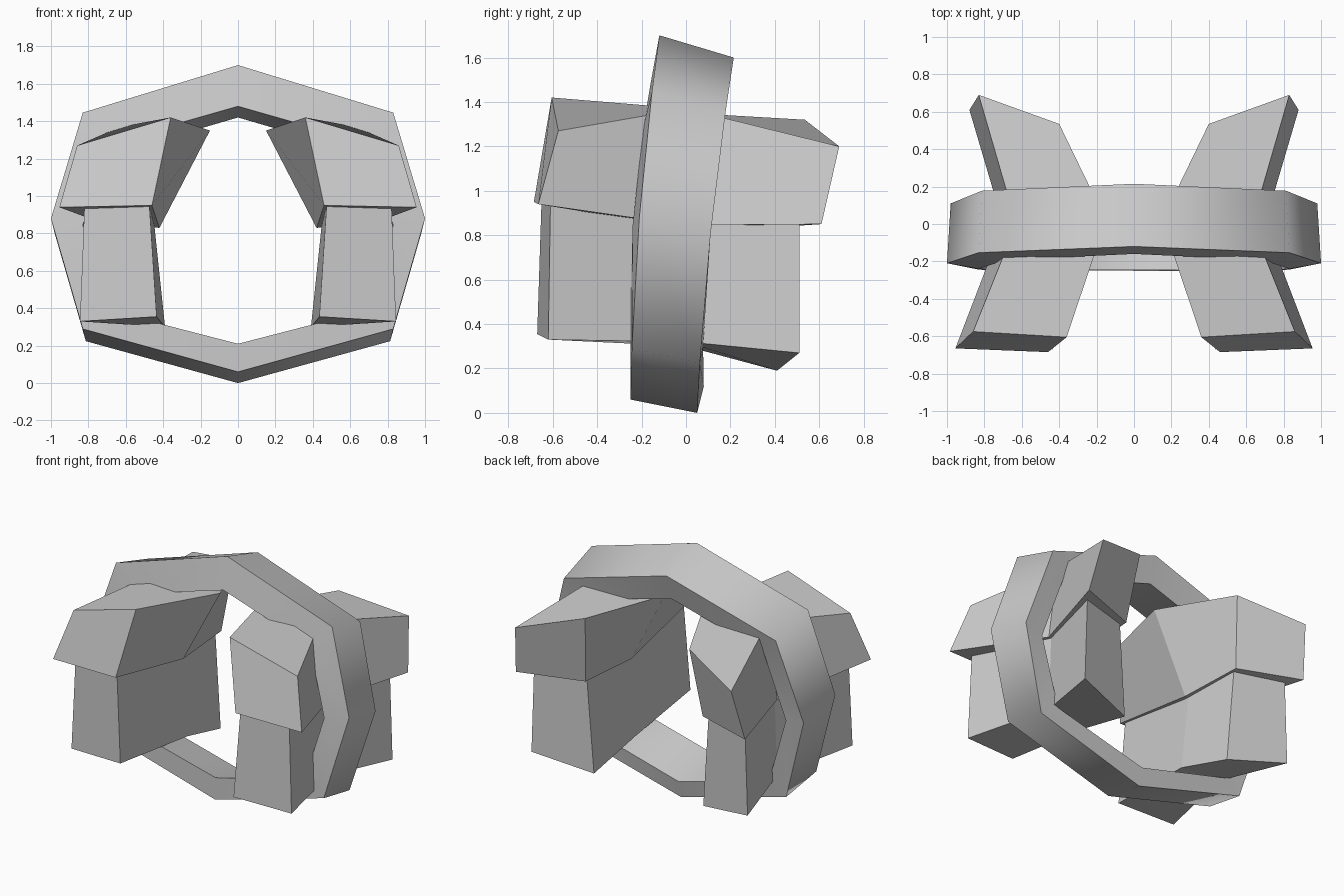
import bpy, bmesh, math

cube = bpy.data.objects.get("Cube")
if cube:
    bpy.data.objects.remove(cube, do_unlink=True)

grey = bpy.data.materials.new("light_grey")
grey.use_nodes = True
colour = (0.6, 0.6, 0.6, 1)
grey.diffuse_color = colour
grey.node_tree.nodes["Principled BSDF"].inputs["Base Color"].default_value = colour


def loft(name, sections, closed=False, smooth=None):
    """Skin four-cornered sections; cap the ends unless the loop is closed."""
    bm = bmesh.new()
    rows = [[bm.verts.new(p) for p in section] for section in sections]
    pairs = list(zip(rows, rows[1:]))
    if closed:
        pairs.append((rows[-1], rows[0]))
    else:
        bm.faces.new(rows[0])
        bm.faces.new(rows[-1])
    for a, b in pairs:
        for i in range(4):
            j = (i + 1) % 4
            bm.faces.new((a[i], a[j], b[j], b[i]))
    bmesh.ops.recalc_face_normals(bm, faces=bm.faces)
    mesh = bpy.data.meshes.new(name)
    bm.to_mesh(mesh)
    bm.free()
    mesh.materials.append(grey)
    obj = bpy.data.objects.new(name, mesh)
    bpy.context.collection.objects.link(obj)
    if smooth:
        bpy.ops.object.select_all(action="DESELECT")
        obj.select_set(True)
        bpy.context.view_layer.objects.active = obj
        bpy.ops.object.shade_smooth_by_angle(angle=math.radians(smooth))
    return obj


# Eight-sided leaning ring: each edge loop has a half width,
# top and bottom heights, and depths at its top, middle and bottom
outline = [(0, 1), (.83, .69), (1, 0), (.83, -.72), (0, -1),
           (-.83, -.72), (-1, 0), (-.83, .69)]
edge_loops = [
    (1, 1.7, .06, -.12, -.21, -.25),       # outer front
    (.98, 1.6, 0, .215, .11, .05),         # outer back
    (.83, 1.42, .12, .16, .09, .08),       # inner back
    (.83, 1.48, .21, -.16, -.24, -.245),   # inner front
]


def ring_point(loop, u, h):
    width, top, bottom, y_top, y_mid, y_low = loop
    y = y_mid + h * (y_top - y_low) / 2 + h * h * ((y_top + y_low) / 2 - y_mid)
    return (u * width, y, (top + bottom) / 2 + h * (top - bottom) / 2)


loft("ring", [[ring_point(e, u, h) for e in edge_loops] for u, h in outline],
     closed=True, smooth=62)

# Bent wings, as front, middle and back sections;
# corners run inner top, outer top, outer bottom, inner bottom
upper_wing = [
    [(.36, -.605, 1.42), (.86, -.575, 1.27), (.955, -.665, .94), (.46, -.685, .95)],
    [(.15, .02, 1.35), (.63, 0, 1.37), (.7, 0, .845), (.42, 0, .83)],
    [(.4, .535, 1.32), (.83, .69, 1.2), (.88, .61, .85), (.45, .46, .84)],
]
lower_wing = [
    [(.475, -.65, .97), (.82, -.61, .97), (.845, -.62, .33), (.435, -.67, .355)],
    [(.45, 0, .87), (.68, 0, .87), (.7, 0, .32), (.39, 0, .3)],
    [(.47, .42, .87), (.81, .51, .87), (.83, .51, .27), (.42, .41, .19)],
]
for side, sign in (("left", 1), ("right", -1)):
    for part, sections in (("upper_wing", upper_wing), ("lower_wing", lower_wing)):
        loft(f"{side}_{part}", [[(sign * x, y, z) for x, y, z in s] for s in sections])
